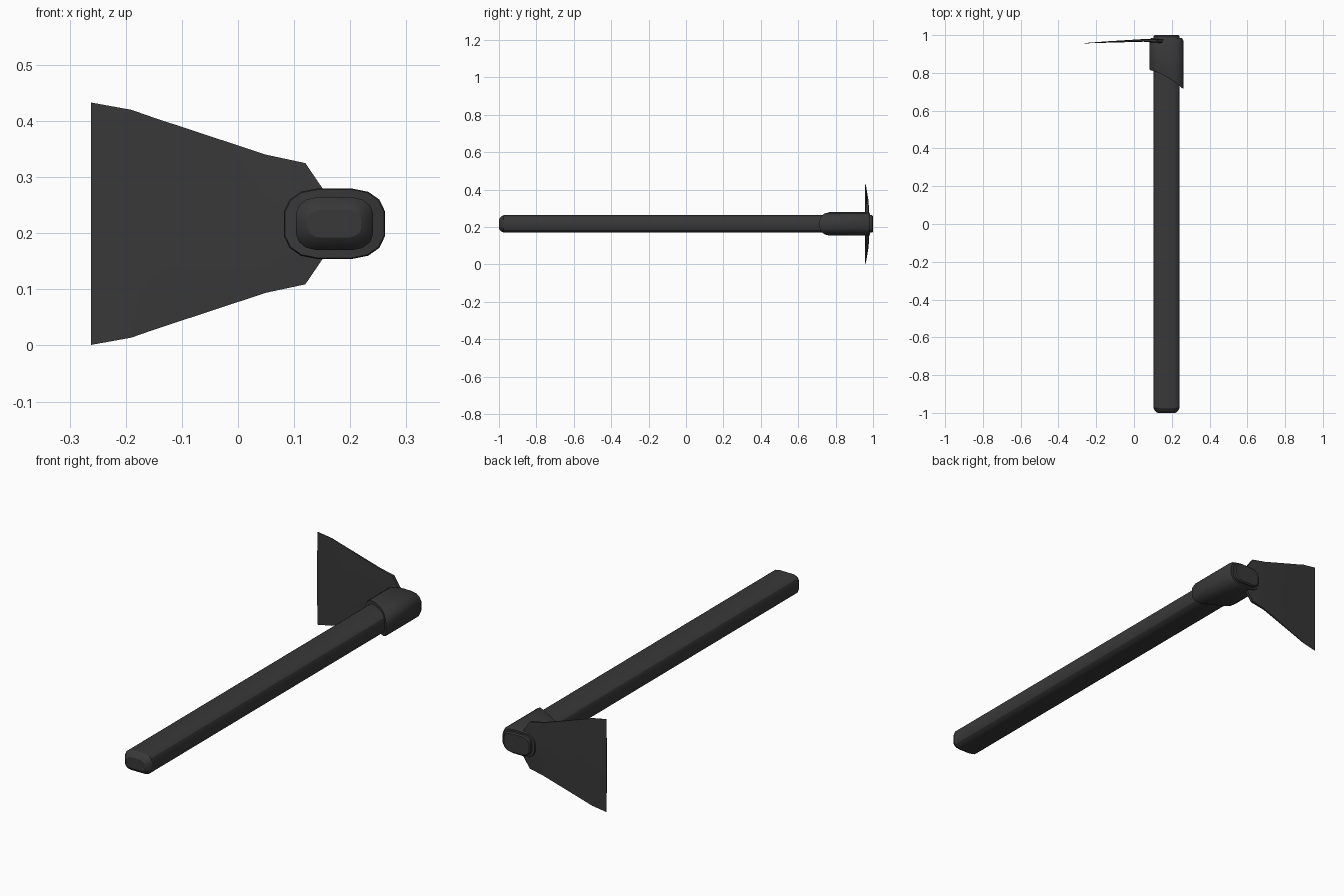
import bpy, bmesh, math

if "Cube" in bpy.data.objects:
    bpy.data.objects.remove(bpy.data.objects["Cube"], do_unlink=True)

CX, CZ = 0.172, 0.217   # axis of the handle

mat = bpy.data.materials.new("dark grey")
mat.use_nodes = True
colour = (0.04, 0.04, 0.04, 1)
mat.diffuse_color = colour
mat.node_tree.nodes["Principled BSDF"].inputs["Base Color"].default_value = colour


def oval(quarter):
    """Mirror one quarter outline into a full loop."""
    top = quarter + [(-x, z) for x, z in reversed(quarter)]
    return top + [(-x, -z) for x, z in top]


def loft(name, rings, caps=True):
    """Skin a list of point rings; without caps the last joins the first."""
    bm = bmesh.new()
    loops = [[bm.verts.new(p) for p in ring] for ring in rings]
    pairs = list(zip(loops, loops[1:]))
    if caps:
        bm.faces.new(loops[0])
        bm.faces.new(loops[-1])
    else:
        pairs.append((loops[-1], loops[0]))
    for a, b in pairs:
        n = len(a)
        for i in range(n):
            j = (i + 1) % n
            bm.faces.new((a[i], a[j], b[j], b[i]))
    bmesh.ops.recalc_face_normals(bm, faces=bm.faces)
    mesh = bpy.data.meshes.new(name)
    bm.to_mesh(mesh)
    bm.free()
    mesh.materials.append(mat)
    obj = bpy.data.objects.new(name, mesh)
    bpy.context.collection.objects.link(obj)
    bpy.ops.object.select_all(action='DESELECT')
    obj.select_set(True)
    bpy.context.view_layer.objects.active = obj
    bpy.ops.object.shade_smooth_by_angle(angle=math.radians(30))
    return obj


def section(outline, y, inset=0.0):
    """Place an outline across the handle axis, shrunk by an inset."""
    w = max(x for x, z in outline)
    h = max(z for x, z in outline)
    return [(CX + x * (1 - inset / w), y(x) if callable(y) else y,
             CZ + z * (1 - inset / h)) for x, z in outline]


# Long handle with a chamfered grip end
grip = oval([(.069, .018), (.063, .033), (.050, .043), (.032, .047)])
loft("handle", [section(grip, -1, .022), section(grip, -.992, .010),
                section(grip, -.975), section(grip, .995), section(grip, 1, .005)])

# Socket collar with a slanted, curved mouth
socket = oval([(.09, .022), (.08, .043), (.06, .057), (.03, .063)])


def mouth(x):
    t = (x + .09) / .18
    return .815 - .04 * t - .06 * t * t


loft("collar", [section(grip, mouth, .002), section(socket, mouth, .002),
                section(socket, lambda x: mouth(x) + .006),
                section(socket, .968), section(socket, .984, .008),
                section(grip, .984, .002)], caps=False)

# Flared blade: x, half height, y centre, thickness
stations = [(-.262, .216, .957, .002), (-.19, .203, .961, .005),
            (-.15, .189, .963, .007), (.05, .123, .972, .014),
            (.12, .108, .970, .022), (.15, .064, .968, .026),
            (.17, .045, .968, .026)]
blade = []
for x, h, y, t in stations:
    edge = t * .3
    blade.append([(x, y - edge, CZ + h), (x, y - t / 2, CZ + h * .4),
                  (x, y - t / 2, CZ - h * .4), (x, y - edge, CZ - h),
                  (x, y + edge, CZ - h), (x, y + t / 2, CZ - h * .4),
                  (x, y + t / 2, CZ + h * .4), (x, y + edge, CZ + h)])
loft("blade", blade)
